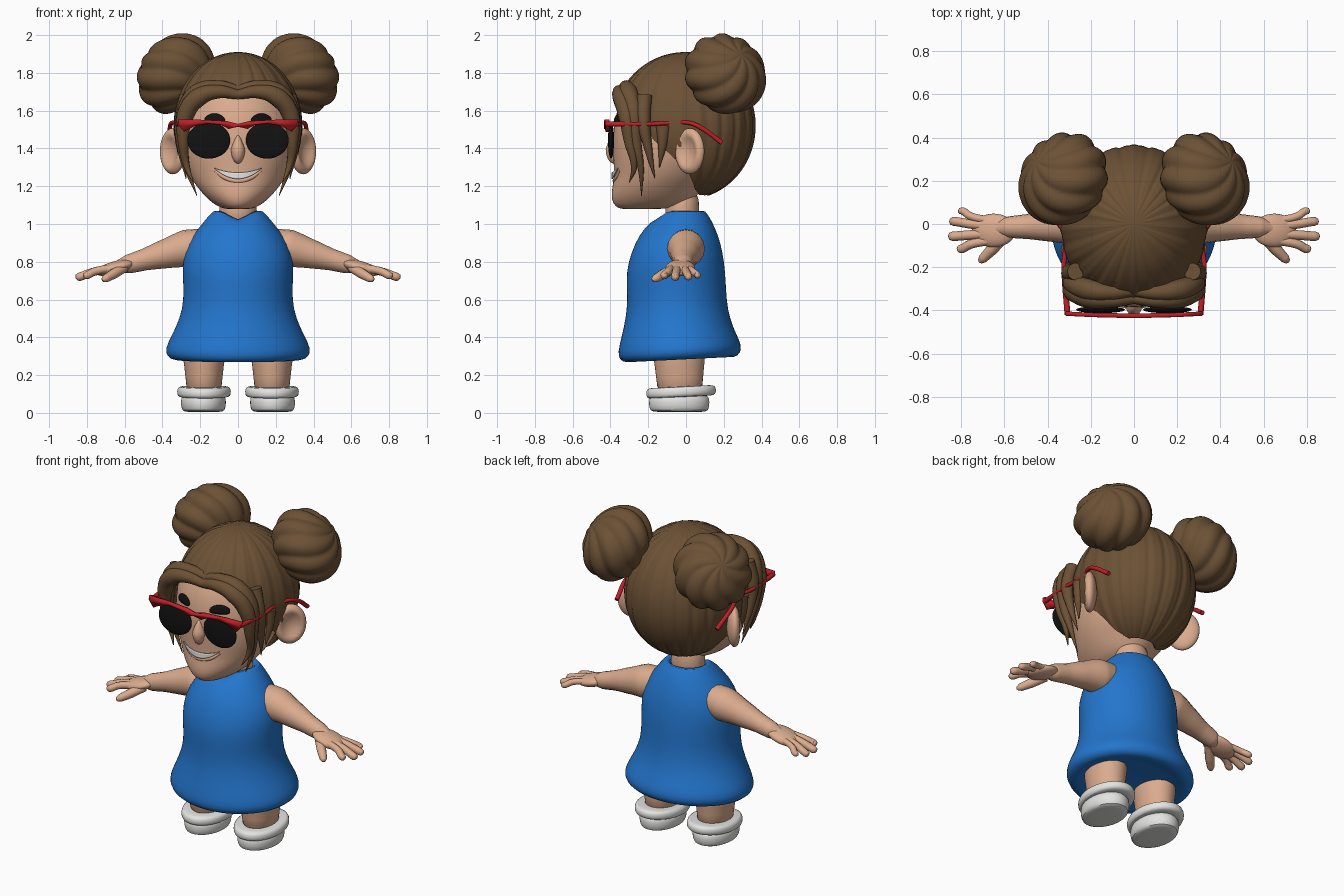
import bpy, bmesh
from math import sin, cos, pi, radians, sqrt
from mathutils import Vector, Matrix
from mathutils.bvhtree import BVHTree

cube = bpy.data.objects.get("Cube")
if cube:
    bpy.data.objects.remove(cube, do_unlink=True)


def material(name, r, g, b):
    m = bpy.data.materials.new(name)
    m.use_nodes = True
    m.diffuse_color = (r, g, b, 1)
    bsdf = m.node_tree.nodes["Principled BSDF"]
    bsdf.inputs["Base Color"].default_value = (r, g, b, 1)
    bsdf.inputs["Roughness"].default_value = 0.7
    return m


SKIN = material("skin", .71, .41, .27)
HAIR = material("brown_hair", .15, .083, .036)
BLUE = material("blue_cloth", .017, .18, .61)
RED = material("red_frame", .52, .014, .02)
BLACK = material("black", .006, .006, .006)
WHITE = material("white", .77, .77, .75)


def finish(name, bm, mat, mirror=False, subsurf=0, angle=60):
    """Turn a bmesh into a smooth shaded object."""
    bmesh.ops.recalc_face_normals(bm, faces=bm.faces)
    me = bpy.data.meshes.new(name)
    bm.to_mesh(me)
    bm.free()
    me.materials.clear()
    me.materials.append(mat)
    ob = bpy.data.objects.new(name, me)
    bpy.context.collection.objects.link(ob)
    bpy.ops.object.select_all(action='DESELECT')
    ob.select_set(True)
    bpy.context.view_layer.objects.active = ob
    bpy.ops.object.shade_smooth_by_angle(angle=radians(angle))
    if mirror:
        ob.modifiers.new("Mirror", 'MIRROR').use_mirror_merge = False
    if subsurf:
        s = ob.modifiers.new("Subdivision", 'SUBSURF')
        s.levels = s.render_levels = subsurf
    return ob


def bridge(bm, rows, closed=True):
    for a, b in zip(rows, rows[1:]):
        for i in range(len(a) if closed else len(a) - 1):
            j = (i + 1) % len(a)
            bm.faces.new((a[i], a[j], b[j], b[i]))


def loft(name, rings, mat, cx=0, tilt=0, mirror=False, shape=None, seg=32):
    """Stack oval rings given as (z, half width, front y, back y)."""
    bm, rows = bmesh.new(), []
    for k, (z, rx, yf, yb) in enumerate(rings):
        row = []
        for i in range(seg):
            a = 2 * pi * i / seg
            p = Vector((cx + rx * sin(a), (yf + yb) / 2 - (yb - yf) / 2 * cos(a), z))
            p.z += tilt * p.y
            if shape:
                shape(k, p)
            row.append(bm.verts.new(p))
        rows.append(row)
    bridge(bm, rows)
    bm.faces.new(rows[0])
    bm.faces.new(rows[-1])
    return finish(name, bm, mat, mirror, 1)


def tube(name, points, mat, mirror=True, sides=4):
    """Tapered round tube through points given as (x, y, z, radius)."""
    cu = bpy.data.curves.new(name, 'CURVE')
    cu.dimensions, cu.bevel_depth, cu.bevel_resolution = '3D', 1, sides
    cu.use_fill_caps, cu.resolution_u = True, 8
    sp = cu.splines.new('BEZIER')
    sp.bezier_points.add(len(points) - 1)
    for bp, (x, y, z, r) in zip(sp.bezier_points, points):
        bp.co, bp.radius = (x, y, z), r
        bp.handle_left_type = bp.handle_right_type = 'AUTO'
    ob = bpy.data.objects.new(name + "_path", cu)
    bpy.context.collection.objects.link(ob)
    dg = bpy.context.evaluated_depsgraph_get()
    me = bpy.data.meshes.new_from_object(ob.evaluated_get(dg))
    bm = bmesh.new()
    bm.from_mesh(me)
    bpy.data.objects.remove(ob, do_unlink=True)
    bpy.data.curves.remove(cu)
    bpy.data.meshes.remove(me)
    return finish(name, bm, mat, mirror)


def ball(name, centre, radii, mat, mirror=True, rot=None, shape=None, seg=32):
    """Ellipsoid, optionally reshaped on the unit sphere before placing."""
    bm = bmesh.new()
    bmesh.ops.create_uvsphere(bm, u_segments=seg, v_segments=seg // 2, radius=1)
    if shape:
        for v in bm.verts:
            shape(v.co)
    m = Matrix.Translation(centre) @ (rot or Matrix()) @ Matrix.Diagonal((*radii, 1))
    bm.transform(m)
    return finish(name, bm, mat, mirror)


# Dress: dipped neckline, flared hem that rides up at the back
def dress_shape(k, p):
    if k >= 12:
        p.z -= .05 * max(0, 1 - abs(p.x) / .09) * (p.y < 0)
    if k < 5:
        p.z += .05 * p.y


loft("dress", [(.31, .26, -.24, .19), (.28, .31, -.29, .23), (.285, .36, -.34, .275),
               (.32, .388, -.362, .297), (.37, .375, -.355, .285), (.45, .33, -.33, .25),
               (.55, .293, -.312, .22), (.65, .288, -.313, .213), (.75, .295, -.317, .208),
               (.85, .288, -.29, .195), (.94, .24, -.25, .172), (1.02, .175, -.185, .135),
               (1.075, .13, -.125, .1), (1.07, .105, -.105, .08), (1.0, .09, -.09, .06)],
     BLUE, shape=dress_shape, seg=40)

# Legs and shoes
loft("legs", [(.08, .095, -.155, .09), (.2, .097, -.157, .09), (.27, .11, -.172, .1),
              (.4, .12, -.18, .11)], SKIN, cx=.18, mirror=True)
loft("shoes", [(.004, .09, -.165, .095), (.01, .112, -.19, .118), (.04, .12, -.197, .125),
               (.08, .12, -.197, .125), (.11, .1, -.17, .1)], WHITE, cx=.183, mirror=True)
loft("shoe_cuffs", [(.085, .1, -.17, .11), (.085, .135, -.202, .148), (.1, .143, -.212, .16),
                    (.125, .143, -.212, .16), (.142, .134, -.2, .148), (.14, .1, -.16, .1)],
     WHITE, cx=.18, tilt=.05, mirror=True)

# Arms and hands
tube("arms", [(.17, 0, .885, .09), (.27, 0, .87, .1), (.38, -.005, .843, .078),
              (.5, -.012, .81, .057), (.58, -.015, .788, .05), (.64, -.02, .775, .03)], SKIN, sides=6)
ball("palms", (.65, -.03, .768), (.105, .078, .035), SKIN, rot=Matrix.Rotation(.27, 4, 'Y'))
for name, y0, x1, y1, r in (("little", .015, .815, .06, .018), ("ring", -.012, .855, .012, .021),
                            ("middle", -.045, .86, -.057, .022), ("index", -.075, .82, -.115, .021)):
    z1 = .72 + (.86 - x1) * .2
    tube(name + "_fingers", [(.66, y0, .768, r), (.76, (y0 + y1) / 2, .748, r),
                             (x1 - .02, y1, z1, r), (x1 - .006, y1, z1 - .004, r * .75),
                             (x1, y1, z1 - .006, r * .2)], SKIN)
tube("thumbs", [(.6, -.06, .77, .025), (.66, -.12, .735, .027), (.7, -.16, .712, .022),
                (.712, -.172, .705, .014), (.717, -.177, .702, .004)], SKIN)

# Neck and head
loft("neck", [(.98, .1, -.11, .07), (1.06, .1, -.11, .07), (1.2, .1, -.11, .07)], SKIN)
head = loft("head", [(1.078, .05, -.33, -.18), (1.084, .09, -.363, -.05), (1.11, .135, -.388, .03),
                     (1.15, .178, -.396, .06), (1.2, .22, -.39, .09), (1.25, .253, -.38, .14),
                     (1.32, .285, -.384, .18), (1.4, .305, -.388, .22), (1.5, .31, -.385, .25),
                     (1.6, .3, -.37, .25), (1.7, .26, -.325, .23), (1.78, .19, -.24, .18)],
            SKIN, seg=40)
bpy.context.view_layer.update()
face = BVHTree.FromObject(head, bpy.context.evaluated_depsgraph_get())


def face_plate(name, cx, half, bottom, top, mat, mirror=False, lift=.006):
    """Thin strip draped over the face between two height functions."""
    bm, rows = bmesh.new(), []
    for v in range(5):
        row = []
        for i in range(25):
            u = -1 + i / 12
            z = bottom(u) + (top(u) - bottom(u)) * v / 4
            hit = face.ray_cast(Vector((cx + half * u, -1, z)), Vector((0, 1, 0)))[0]
            row.append(bm.verts.new(hit - Vector((0, lift, 0))))
        rows.append(row)
    bridge(bm, rows, closed=False)
    ob = finish(name, bm, mat, mirror)
    ob.modifiers.new("Thickness", 'SOLIDIFY').thickness = -.006
    return ob


def arc(u):
    return .004 + .022 * sqrt(max(0, 1 - u * u))


face_plate("teeth", 0, .122, lambda u: 1.238 + .056 * u * u, lambda u: 1.272 + .024 * u * u, WHITE)
face_plate("eyebrows", .122, .053, lambda u: 1.558 - .01 * u * u - arc(u),
           lambda u: 1.558 - .01 * u * u + arc(u), BLACK, mirror=True, lift=.009)
tube("lower_lip", [(x, -.377 + 1.9 * x * x, 1.228 + 3.7 * x * x, .006 + .006 * (abs(x) < .08))
                   for x in (-.12, -.07, 0, .07, .12)], SKIN, mirror=False)


# Nose narrows towards the bridge
def nose_shape(co):
    if co.z > 0:
        co.x *= 1 - .5 * co.z
        co.y *= 1 - .35 * co.z


ball("nose", (0, -.38, 1.395), (.037, .045, .075), SKIN, mirror=False, shape=nose_shape)


# Ears: flared plates with a hollow on the front face
def ear_shape(co):
    d = co.x ** 2 + co.z ** 2
    if co.y < 0 and d < .55:
        co.y += 1.0 * (1 - d / .55)


ball("ears", (.345, .02, 1.385), (.095, .042, .122), SKIN, rot=Matrix.Rotation(radians(50), 4, 'Z'),
     shape=ear_shape)

# Hair cap: combed from crown to a hairline that varies around the head
HAIRLINE = [(0, 66), (25, 67), (48, 76), (62, 100), (75, 112), (90, 126), (105, 150), (122, 160), (180, 161)]


def hairline(a):
    for (a0, t0), (a1, t1) in zip(HAIRLINE, HAIRLINE[1:]):
        if a <= a1:
            return radians(t0 + (t1 - t0) * (a - a0) / (a1 - a0))
    return radians(HAIRLINE[-1][1])


bm, rows = bmesh.new(), []
for k in range(33):
    row = []
    for i in range(192):
        a = 2 * pi * i / 192
        deg = min(i, 192 - i) * 360 / 192
        t = max(.02, hairline(deg) * min(k, 31) / 31)
        groove = abs(cos(11 * a + .8 * sin(3 * a))) + .4 * abs(cos(23 * a))
        r = 1 + .022 * sin(t) * (groove - .9)
        if k == 32:
            r *= .86
        ry = .365 if 90 < deg else .385
        row.append(bm.verts.new((.338 * r * sin(t) * sin(a), -ry * r * sin(t) * cos(a),
                                 1.52 + .39 * r * cos(t))))
    rows.append(row)
bridge(bm, rows)
bm.faces.new(rows[0])
finish("hair_cap", bm, HAIR)

# Front locks: a swept roll and loose strands beside the face
for n, (dy, dz, tip) in enumerate([(0, 0, (.235, -.3, 1.22)), (.035, .025, (.218, -.235, 1.15))]):
    tube("swept_lock_%d" % (n + 1),
         [(0, -.345 + dy, 1.685 + dz, .025), (.11, -.352 + dy, 1.7 + dz, .036),
          (.21, -.34 + dy, 1.67 + dz, .05), (.277, -.315 + dy, 1.58 + dz, .047),
          (.29, -.3 + dy, 1.44, .03), (.27, -.275 + dy, 1.3, .017), (*tip, .002)], HAIR)
tube("side_locks", [(.27, -.22, 1.68, .04), (.3, -.225, 1.55, .038), (.3, -.2, 1.4, .022),
                    (.275, -.165, 1.24, .002)], HAIR)
tube("temple_locks", [(.3, -.12, 1.52, .04), (.305, -.125, 1.42, .025), (.29, -.14, 1.3, .002)], HAIR)


# Buns: squashed balls with spiral ridges
def bun_shape(co):
    t = co.angle(Vector((0, 0, 1)))
    a = Vector((co.x, co.y)).angle_signed(Vector((1, 0)), 0) if co.xy.length > .001 else 0
    co *= 1 + .1 * sin(t) * (abs(cos(4.5 * a + 2.4 * t)) - .72)


axis = Vector((.6, .4, .5))
ball("buns", (.328, .208, 1.795), (.222, .222, .182), HAIR,
     rot=axis.to_track_quat('Z', 'Y').to_matrix().to_4x4(), shape=bun_shape, seg=96)

# Sunglasses: brow bar, temples and round lenses
half = [(.06, 1.545), (.2, 1.552), (.318, 1.552), (.312, 1.52), (.285, 1.488), (.265, 1.5),
        (.22, 1.522), (.155, 1.532), (.09, 1.525), (.05, 1.503), (.03, 1.508)]
outline = [(0, 1.53)] + half + [(0, 1.515)] + [(-x, z) for x, z in reversed(half)]
bm = bmesh.new()
bm.faces.new([bm.verts.new((x, -.425 + .1 * x * x, z)) for x, z in outline])
bar = finish("brow_bar", bm, RED)
solid = bar.modifiers.new("Thickness", 'SOLIDIFY')
solid.thickness, solid.offset = .02, 0
tube("glasses_temples", [(.308, -.42, 1.53, .014), (.325, -.19, 1.53, .011), (.318, -.07, 1.535, .01),
                         (.35, .02, 1.535, .011), (.36, .07, 1.515, .012), (.345, .19, 1.43, .013)], RED)
ball("lenses", (.155, -.397, 1.443), (.113, .016, .097), BLACK, seg=40)
